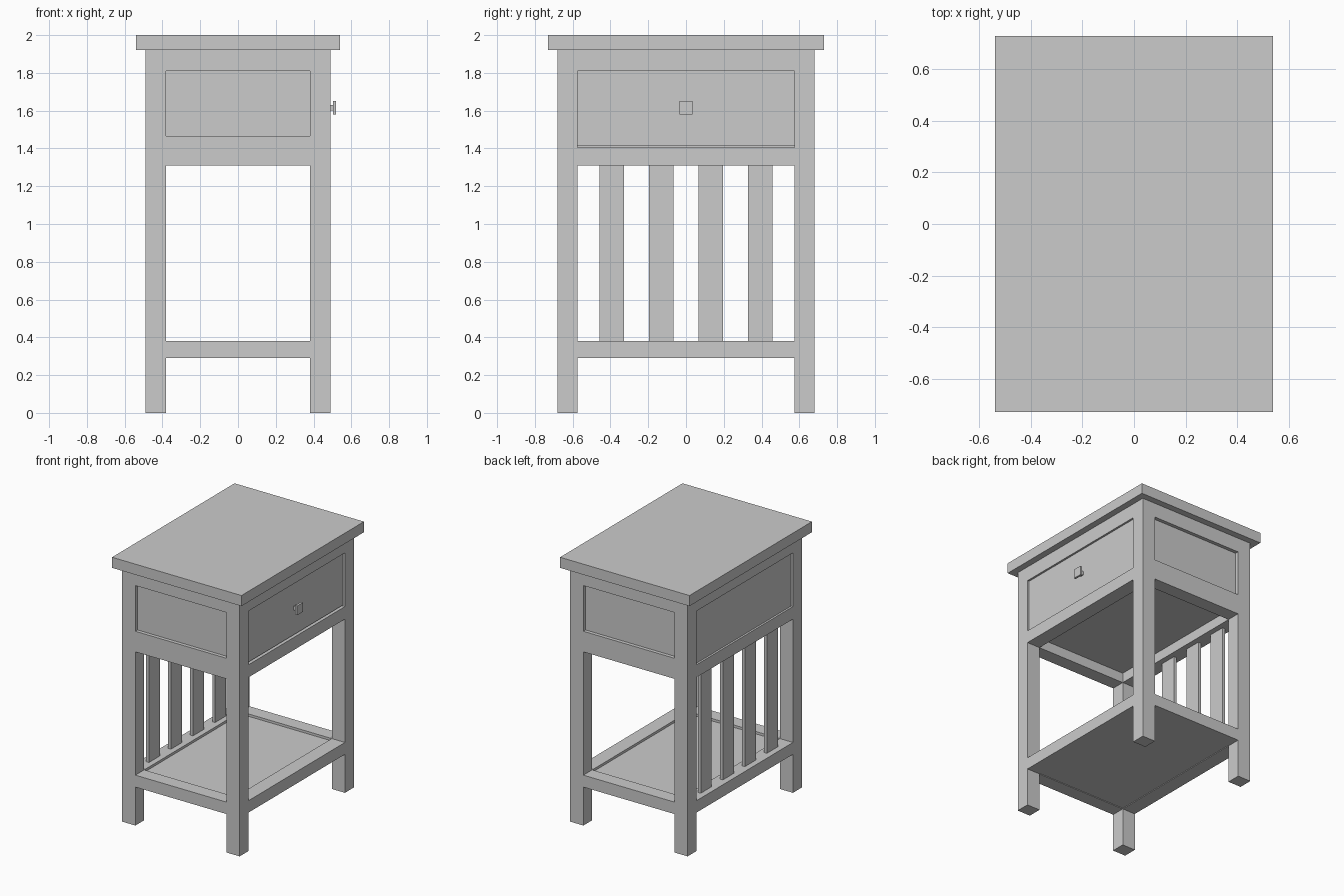
import bpy, bmesh
from mathutils import Vector

if "Cube" in bpy.data.objects:
    bpy.data.objects.remove(bpy.data.objects["Cube"])


def box(name, x, y, z):
    """Box from (min, max) ranges on each axis."""
    bm = bmesh.new()
    bmesh.ops.create_cube(bm, size=1)
    for v in bm.verts:
        v.co = Vector([r[0] if c < 0 else r[1] for c, r in zip(v.co, (x, y, z))])
    mesh = bpy.data.meshes.new(name)
    bm.to_mesh(mesh)
    bm.free()
    obj = bpy.data.objects.new(name, mesh)
    bpy.context.collection.objects.link(obj)
    return obj


def span(sign, inner, outer):
    return tuple(sorted((sign * inner, sign * outer)))


LX, LY = (0.38, 0.49), (0.575, 0.68)    # leg cross-section
WX, WY = (-LX[0], LX[0]), (-LY[0], LY[0])  # clear width between legs

# Table top
box("table_top", (-0.54, 0.54), (-0.73, 0.73), (1.92, 2.0))

# Legs
for sx in (-1, 1):
    for sy in (-1, 1):
        box("leg", span(sx, *LX), span(sy, *LY), (0, 1.92))

# Rails and recessed panels on the two narrow ends
for s in (-1, 1):
    y = span(s, *LY)
    box("end_lower_rail", WX, y, (0.29, 0.38))
    box("end_apron_bottom_rail", WX, y, (1.31, 1.465))
    box("end_apron_top_rail", WX, y, (1.81, 1.92))
    box("end_panel", WX, span(s, 0.60, 0.653), (1.465, 1.81))

# Rails on the two wide sides
for s in (-1, 1):
    x = span(s, *LX)
    box("side_lower_rail", x, WY, (0.29, 0.38))
    box("side_apron_bottom_rail", x, WY, (1.31, 1.405))
    box("side_apron_top_rail", x, WY, (1.81, 1.92))

# Drawer front, matching blind panel and knob
box("drawer_front", (0.40, 0.475), WY, (1.413, 1.81))
box("side_panel", (-0.475, -0.40), WY, (1.405, 1.81))
box("knob_stem", (0.475, 0.502), (-0.015, 0.015), (1.60, 1.63))
box("knob_plate", (0.502, 0.518), (-0.035, 0.035), (1.58, 1.65))

# Drawer compartment floor and lower shelf
box("compartment_floor", WX, WY, (1.385, 1.405))
box("shelf", WX, WY, (0.295, 0.362))

# Slats on the closed side
for cy in (-0.394, -0.131, 0.131, 0.394):
    box("slat", (-0.445, -0.422), (cy - 0.065, cy + 0.065), (0.38, 1.31))
